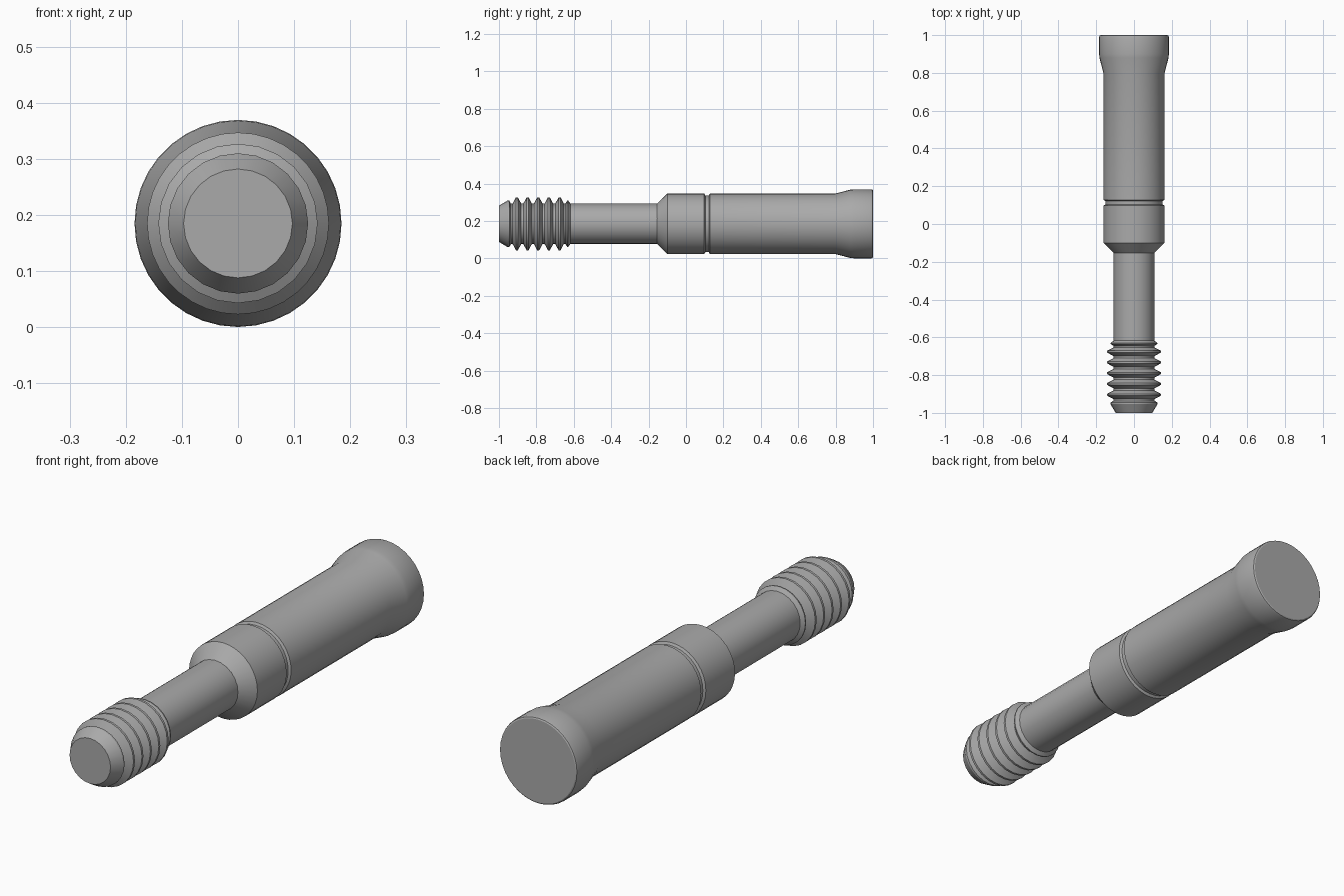
import bpy, bmesh
from math import pi, radians
from mathutils import Matrix, Vector

cube = bpy.data.objects.get("Cube")
if cube:
    bpy.data.objects.remove(cube, do_unlink=True)

AXIS_Z = 0.185

grey = bpy.data.materials.new("steel grey")
grey.use_nodes = True
colour = (0.4, 0.4, 0.4, 1)
grey.diffuse_color = colour
grey.node_tree.nodes["Principled BSDF"].inputs["Base Color"].default_value = colour


def lathe(name, profile, sides):
    """Spin (y, radius) points about the long axis and cap both ends."""
    bm = bmesh.new()
    rings = []
    for y, r in profile:
        ring = [bm.verts.new(Matrix.Rotation(2 * pi * i / sides, 3, 'Y') @ Vector((0, y, r)))
                for i in range(sides)]
        rings.append(ring)
    for a, b in zip(rings, rings[1:]):
        for i in range(sides):
            j = (i + 1) % sides
            bm.faces.new((a[i], a[j], b[j], b[i]))
    bm.faces.new(rings[0])
    bm.faces.new(rings[-1])
    bmesh.ops.recalc_face_normals(bm, faces=bm.faces[:])
    mesh = bpy.data.meshes.new(name)
    bm.to_mesh(mesh)
    bm.free()
    mesh.materials.append(grey)
    obj = bpy.data.objects.new(name, mesh)
    obj.location.z = AXIS_Z
    bpy.context.collection.objects.link(obj)
    bpy.ops.object.select_all(action='DESELECT')
    obj.select_set(True)
    bpy.context.view_layer.objects.active = obj
    bpy.ops.object.shade_smooth_by_angle(angle=radians(25))
    return obj


# Threaded tip: chamfered nose, five ridges, a run-out ridge, plain shank
ROOT, CREST, PITCH = 0.108, 0.142, 0.057
tip = [(-1, 0.097), (-0.953, 0.125), (-0.945, 0.125), (-0.936, ROOT)]
for n in range(5):
    y = -0.904 + n * PITCH
    tip += [(y - 0.023, ROOT), (y - 0.005, CREST), (y + 0.005, CREST), (y + 0.023, ROOT)]
tip += [(-0.645, ROOT), (-0.635, 0.124), (-0.63, 0.124), (-0.618, ROOT), (-0.15, ROOT)]
lathe("threaded_shank", tip, 24)

# Handle: collar cone, groove, barrel and flared end with rounded rim
R, GROOVE, FLARE = 0.162, 0.152, 0.1845
handle = [(-0.155, 0.107), (-0.1, R), (0.097, R), (0.103, GROOVE), (0.122, GROOVE),
          (0.128, R), (0.8, R), (0.88, 0.183), (0.9, FLARE), (0.99, FLARE),
          (0.997, 0.182), (1, 0.177)]
lathe("handle", handle, 36)
